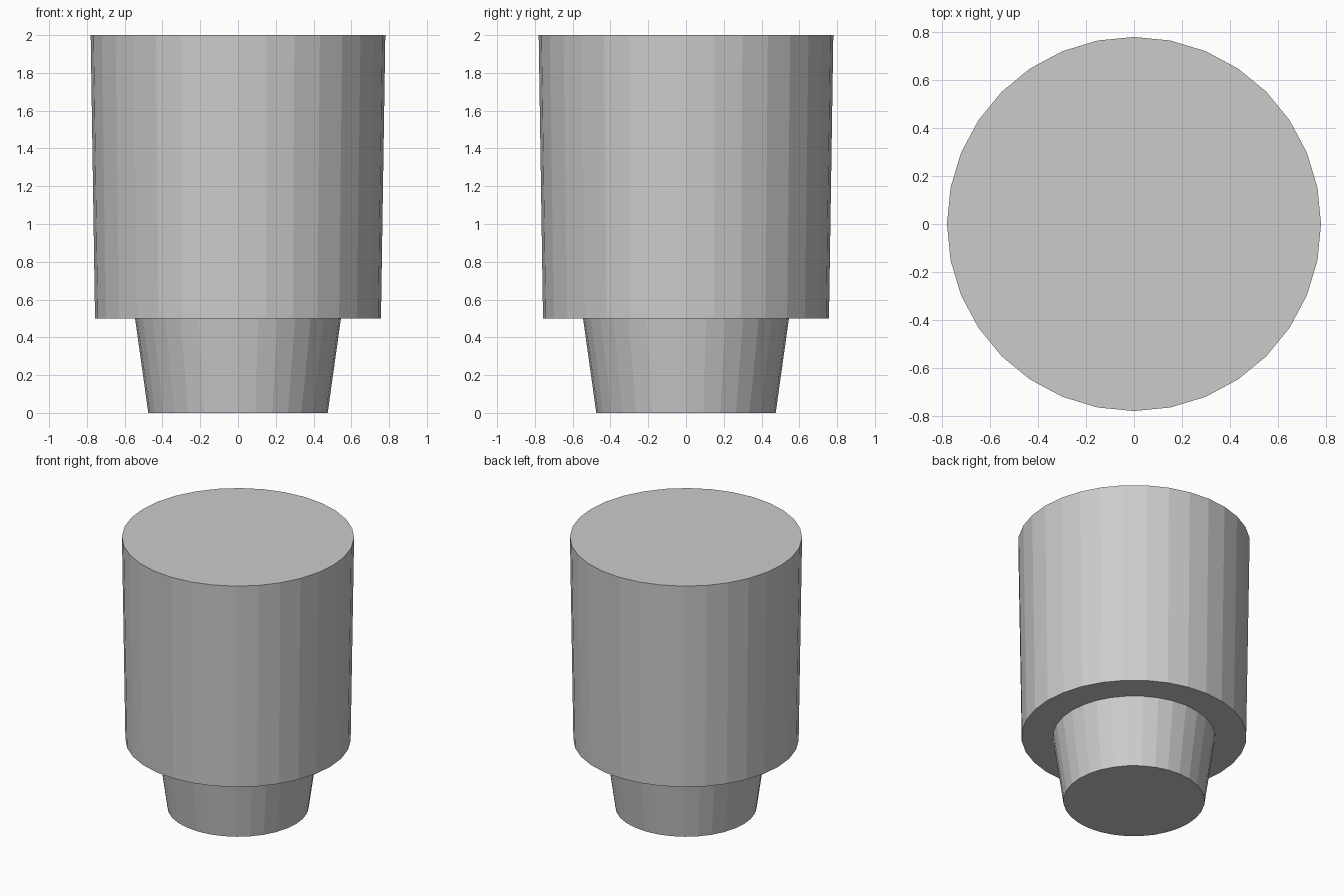
import bpy, bmesh
from math import cos, sin, tau

if "Cube" in bpy.data.objects:
    bpy.data.objects.remove(bpy.data.objects["Cube"])

SIDES = 32
# (radius, height) from the base up: tapered neck, flat shoulder, tapered body
PROFILE = [(0.475, 0.0), (0.545, 0.5), (0.757, 0.5), (0.78, 2.0)]

bm = bmesh.new()
rings = [[bm.verts.new((r * cos(tau * i / SIDES), r * sin(tau * i / SIDES), z))
          for i in range(SIDES)] for r, z in PROFILE]

# Side walls and shoulder
for low, high in zip(rings, rings[1:]):
    for i in range(SIDES):
        j = (i + 1) % SIDES
        bm.faces.new((low[i], low[j], high[j], high[i]))

# Flat base and top
bm.faces.new(rings[0][::-1])
bm.faces.new(rings[-1])

mesh = bpy.data.meshes.new("stepped_plug")
bm.to_mesh(mesh)
bm.free()
bpy.context.collection.objects.link(bpy.data.objects.new("stepped_plug", mesh))
